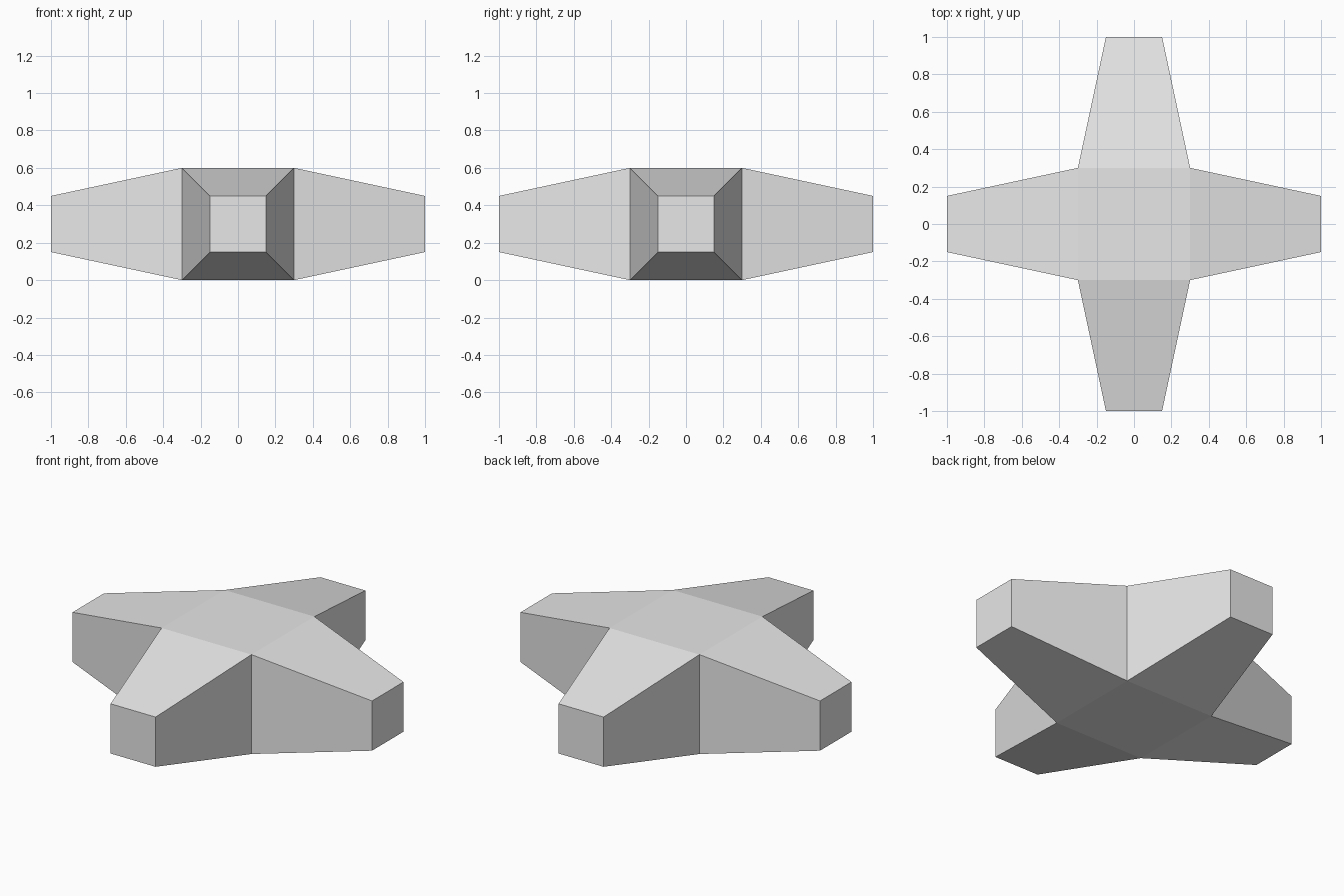
import bpy
import bmesh
from mathutils import Vector

if "Cube" in bpy.data.objects:
    bpy.data.objects.remove(bpy.data.objects["Cube"])

HUB = 0.6      # width of the central cube
REACH = 0.7    # length of each arm beyond the cube
TAPER = 0.5    # size of an arm's tip relative to its root

grey = bpy.data.materials.new("light grey")
grey.diffuse_color = (0.8, 0.8, 0.8, 1)
grey.use_nodes = True
grey.node_tree.nodes["Principled BSDF"].inputs["Base Color"].default_value = grey.diffuse_color

# Central cube
bm = bmesh.new()
bmesh.ops.create_cube(bm, size=HUB)

# Four tapered arms grown from the cube's sides
sides = [f for f in bm.faces if abs(f.normal.z) < 0.5]
directions = [f.normal.copy() for f in sides]
tips = bmesh.ops.extrude_discrete_faces(bm, faces=sides)["faces"]
for tip in tips:
    tip.normal_update()
    centre = tip.calc_center_median()
    direction = max(directions, key=lambda d: d.dot(centre))
    for v in tip.verts:
        v.co = centre + (v.co - centre) * TAPER + direction * REACH

# Stand the shape on the ground
bmesh.ops.translate(bm, verts=bm.verts, vec=Vector((0, 0, HUB / 2)))
bmesh.ops.recalc_face_normals(bm, faces=bm.faces)

mesh = bpy.data.meshes.new("four_armed_cross")
bm.to_mesh(mesh)
bm.free()
mesh.materials.append(grey)
cross = bpy.data.objects.new("four_armed_cross", mesh)
bpy.context.collection.objects.link(cross)
